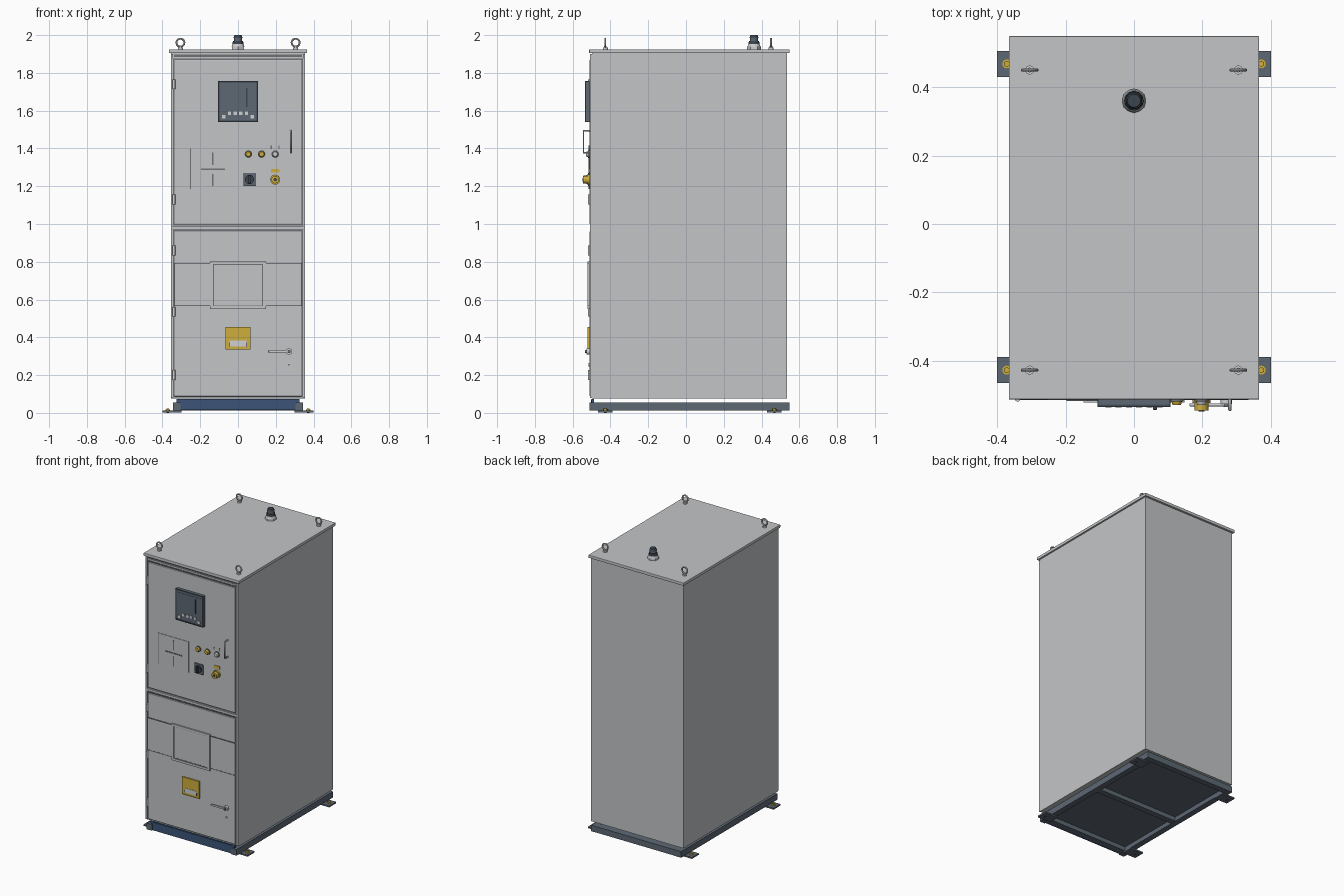
import bpy
from math import pi, cos, sin
from mathutils import Vector

cube = bpy.data.objects.get("Cube")
if cube:
    bpy.data.objects.remove(cube, do_unlink=True)


def material(name, r, g, b):
    m = bpy.data.materials.new(name)
    m.use_nodes = True
    m.diffuse_color = (r, g, b, 1)
    m.node_tree.nodes["Principled BSDF"].inputs["Base Color"].default_value = (r, g, b, 1)
    return m


GREY = material("light grey paint", 0.55, 0.56, 0.57)
SLATE = material("slate", 0.11, 0.14, 0.175)
DARK = material("dark slate", 0.045, 0.06, 0.075)
BLUE = material("blue", 0.045, 0.09, 0.19)
YELLOW = material("yellow", 0.62, 0.43, 0.045)
STEEL = material("pale steel", 0.62, 0.63, 0.64)
SEAL = material("seal grey", 0.16, 0.17, 0.18)


def box(name, x, y, z, mat, bevel=0):
    """Box from (min, max) pairs on each axis."""
    mid = [sum(p) / 2 for p in (x, y, z)]
    bpy.ops.mesh.primitive_cube_add(size=1, location=mid)
    ob = bpy.context.object
    ob.name = name
    size = Vector([p[1] - p[0] for p in (x, y, z)])
    for v in ob.data.vertices:
        v.co *= size
    ob.data.materials.append(mat)
    if bevel:
        mod = ob.modifiers.new("Bevel", 'BEVEL')
        mod.width, mod.segments = bevel, 2
    return ob


def rod(name, loc, r, depth, mat, axis='z', sides=32, r2=None):
    """Cylinder or cone centred on loc; along y the second radius faces front."""
    rot = {'z': (0, 0, 0), 'y': (pi / 2, 0, 0), 'x': (0, pi / 2, 0)}[axis]
    bpy.ops.mesh.primitive_cone_add(vertices=sides, radius1=r, radius2=r if r2 is None else r2,
                                    depth=depth, location=loc, rotation=rot)
    ob = bpy.context.object
    ob.name = name
    ob.data.materials.append(mat)
    if sides > 8:
        bpy.ops.object.shade_smooth_by_angle()
    return ob


def tube(name, points, r, mat):
    """Round bar following a path."""
    cu = bpy.data.curves.new(name, 'CURVE')
    cu.dimensions, cu.bevel_depth, cu.bevel_resolution = '3D', r, 3
    cu.use_fill_caps = True
    sp = cu.splines.new('POLY')
    sp.points.add(len(points) - 1)
    for p, co in zip(sp.points, points):
        p.co = (*co, 1)
    cu.materials.append(mat)
    ob = bpy.data.objects.new(name, cu)
    bpy.context.collection.objects.link(ob)


def frame(name, x, y, z, w, mat):
    """Rectangular border made of four bars."""
    box(name + "_left", (x[0], x[0] + w), y, z, mat)
    box(name + "_right", (x[1] - w, x[1]), y, z, mat)
    inner = (x[0] + w, x[1] - w)
    box(name + "_bottom", inner, y, (z[0], z[0] + w), mat)
    box(name + "_top", inner, y, (z[1] - w, z[1]), mat)


FACE = -0.511  # front plane of the doors


def plate(name, x, z, mat, thick=0.004, bevel=0):
    return box(name, x, (FACE - thick, FACE + 0.001), z, mat, bevel)


def front_rod(name, x, z, r, start, depth, mat, sides=32, r2=None):
    return rod(name, (x, FACE - start - depth / 2, z), r, depth, mat, 'y', sides, r2)


# Cabinet shell and roof
box("cabinet_body", (-0.355, 0.355), (-0.498, 0.535), (0.075, 1.906), GREY)
box("roof", (-0.366, 0.366), (-0.513, 0.549), (1.904, 1.925), GREY, 0.003)
box("roof_seam", (-0.34, 0.34), (-0.501, -0.49), (1.885, 1.897), SEAL)
for s in (-1, 1):
    box("front_post", (s * 0.35 - 0.005, s * 0.35 + 0.005), (-0.507, -0.49), (0.08, 1.9), GREY)

# Doors with dark seals behind them
for name, z in (("upper_door", (1.0, 1.868)), ("lower_door", (0.088, 0.96))):
    box(name + "_seal", (-0.344, 0.344), (-0.502, -0.495), (z[0] - 0.007, z[1] + 0.007), SEAL)
    box(name, (-0.336, 0.336), (FACE, -0.498), z, GREY, 0.002)
box("door_divider", (-0.344, 0.344), (-0.507, -0.495), (0.972, 0.988), GREY)

# Hinges
for z in (1.74, 1.13, 0.86, 0.535, 0.20):
    rod("hinge", (-0.34, -0.511, z), 0.008, 0.052, STEEL, sides=16)

# Display unit
box("display_housing", (-0.107, 0.107), (-0.532, -0.51), (1.54, 1.756), SLATE, 0.004)
frame("display_rim", (-0.107, 0.107), (-0.535, -0.53), (1.54, 1.756), 0.008, DARK)
plate_y = (-0.534, -0.53)
box("display_screen", (-0.088, 0.088), plate_y, (1.61, 1.735), SLATE)
box("display_marker", (0.043, 0.05), (-0.536, -0.53), (1.62, 1.72), DARK)
for i in range(6):
    x = -0.075 + i * 0.03
    z = 1.567 if i in (0, 5) else 1.587
    box("display_key", (x - 0.009, x + 0.009), (-0.536, -0.53), (z - 0.009, z + 0.009), STEEL)

# Schematic panel with symbol bars
plate("schematic_panel", (-0.252, -0.02), (1.185, 1.40), GREY, 0.003)
plate("schematic_edge", (-0.254, -0.25), (1.185, 1.40), SEAL, 0.004)
plate("schematic_bar", (-0.197, -0.07), (1.286, 1.293), SEAL, 0.006)
for z in (1.20, 1.312):
    plate("schematic_bar", (-0.137, -0.13), (z, z + 0.066), SEAL, 0.006)

# Indicator lamps
for x, mat in ((0.055, YELLOW), (0.125, YELLOW), (0.197, STEEL)):
    front_rod("lamp_collar", x, 1.37, 0.02, 0, 0.007, SEAL)
    front_rod("lamp_lens", x, 1.37, 0.016, 0.007, 0.011, mat, r2=0.012)
for x in (0.176, 0.218):
    plate("lamp_tick", (x - 0.003, x + 0.003), (1.398, 1.416), SEAL)

# Selector switch
plate("selector_base", (0.028, 0.095), (1.20, 1.27), SLATE, 0.009, 0.002)
front_rod("selector_dial", 0.061, 1.236, 0.024, 0.009, 0.008, DARK)
box("selector_grip", (0.055, 0.067), (-0.543, -0.527), (1.215, 1.257), DARK, 0.002)

# Key switch and label
front_rod("key_switch_collar", 0.197, 1.235, 0.026, 0, 0.012, YELLOW)
front_rod("key_switch_button", 0.197, 1.235, 0.020, 0.012, 0.022, YELLOW)
front_rod("key_switch_core", 0.197, 1.235, 0.009, 0.034, 0.003, DARK)
plate("key_switch_label", (0.174, 0.22), (1.273, 1.292), YELLOW)

# Upper door pull handle
hy = -0.543
tube("pull_handle", [(0.28, FACE, 1.377), (0.28, hy, 1.377), (0.28, hy, 1.493), (0.28, FACE, 1.493)],
     0.005, STEEL)

# Lower door middle band and inspection window
plate("middle_band", (-0.335, 0.335), (0.57, 0.79), GREY, 0.003)
for z in (0.567, 0.789):
    for s in (-1, 1):
        x = sorted((s * 0.335, s * 0.145))
        plate("band_line", x, (z - 0.002, z + 0.004), SEAL, 0.004)
frame("window_frame", (-0.147, 0.147), (-0.521, -0.51), (0.55, 0.802), 0.015, GREY)
frame("window_gasket", (-0.133, 0.133), (-0.516, -0.51), (0.564, 0.788), 0.005, SEAL)
plate("window_pane", (-0.128, 0.128), (0.569, 0.783), GREY, 0.004)

# Yellow warning plate
plate("warning_plate", (-0.066, 0.066), (0.335, 0.455), YELLOW, 0.008)
frame("warning_border", (-0.066, 0.066), (-0.521, -0.515), (0.335, 0.455), 0.004, YELLOW)
box("warning_text_field", (-0.045, 0.045), (-0.521, -0.515), (0.352, 0.382), STEEL)
for s in (-1, 1):
    box("warning_slot", (s * 0.045 - 0.003, s * 0.045 + 0.003), (-0.522, -0.515), (0.35, 0.372), SEAL)

# Latch handle and lock
front_rod("latch_boss", 0.27, 0.325, 0.017, 0, 0.015, STEEL)
box("latch_lever", (0.162, 0.275), (-0.533, -0.524), (0.319, 0.331), STEEL, 0.003)
front_rod("latch_cap", 0.27, 0.325, 0.008, 0.015, 0.009, SEAL)
front_rod("lock", 0.27, 0.255, 0.009, 0, 0.005, STEEL)
front_rod("lock_core", 0.27, 0.255, 0.005, 0.005, 0.001, SEAL)

# Roof gland
for part, r, r2, z, h, mat, sides in (("nut", 0.037, 0.037, 1.925, 0.014, STEEL, 6),
                                      ("skirt", 0.034, 0.03, 1.939, 0.014, STEEL, 32),
                                      ("collar", 0.029, 0.027, 1.953, 0.016, DARK, 12),
                                      ("neck", 0.022, 0.022, 1.969, 0.016, SLATE, 32),
                                      ("cap", 0.024, 0.019, 1.985, 0.015, DARK, 32)):
    rod("gland_" + part, (0, 0.36, z + h / 2), r, h, mat, sides=sides, r2=r2)

# Lifting eyes
for x in (-0.305, 0.305):
    for y in (-0.427, 0.45):
        rod("eye_flange", (x, y, 1.929), 0.013, 0.01, STEEL, sides=24)
        rod("eye_stem", (x, y, 1.935), 0.007, 0.014, STEEL, sides=16)
        bpy.ops.mesh.primitive_torus_add(location=(x, y, 1.96), rotation=(pi / 2, 0, 0), major_radius=0.021,
                                         minor_radius=0.005, major_segments=32, minor_segments=10)
        eye = bpy.context.object
        eye.name = "lifting_eye"
        eye.data.materials.append(STEEL)
        bpy.ops.object.shade_smooth_by_angle()

# Base frame, floor panel and blue front plinth
for s in (-1, 1):
    x = sorted((s * 0.345, s * 0.305))
    box("side_rail", x, (-0.51, 0.547), (0.012, 0.054), SLATE)
for y in (-0.47, 0.02, 0.527):
    box("cross_rail", (-0.305, 0.305), (y - 0.02, y + 0.02), (0.013, 0.054), SLATE)
box("floor_panel", (-0.305, 0.305), (-0.47, 0.527), (0.042, 0.052), SLATE)
box("front_plinth", (-0.325, 0.325), (-0.5, -0.488), (0.056, 0.074), BLUE)
box("front_plinth_face", (-0.305, 0.305), (-0.504, -0.488), (0.014, 0.07), BLUE)

# Foot brackets with anchor bolts
for s in (-1, 1):
    for y in (-0.427, 0.468):
        x = sorted((s * 0.40, s * 0.30))
        box("foot_bracket", x, (y - 0.038, y + 0.038), (0.003, 0.013), SLATE)
        rod("anchor_washer", (s * 0.372, y, 0.015), 0.013, 0.004, YELLOW, sides=24)
        rod("anchor_nut", (s * 0.372, y, 0.02), 0.009, 0.008, YELLOW, sides=6)
        rod("anchor_tip", (s * 0.372, y, 0.008), 0.006, 0.016, DARK, sides=16)
